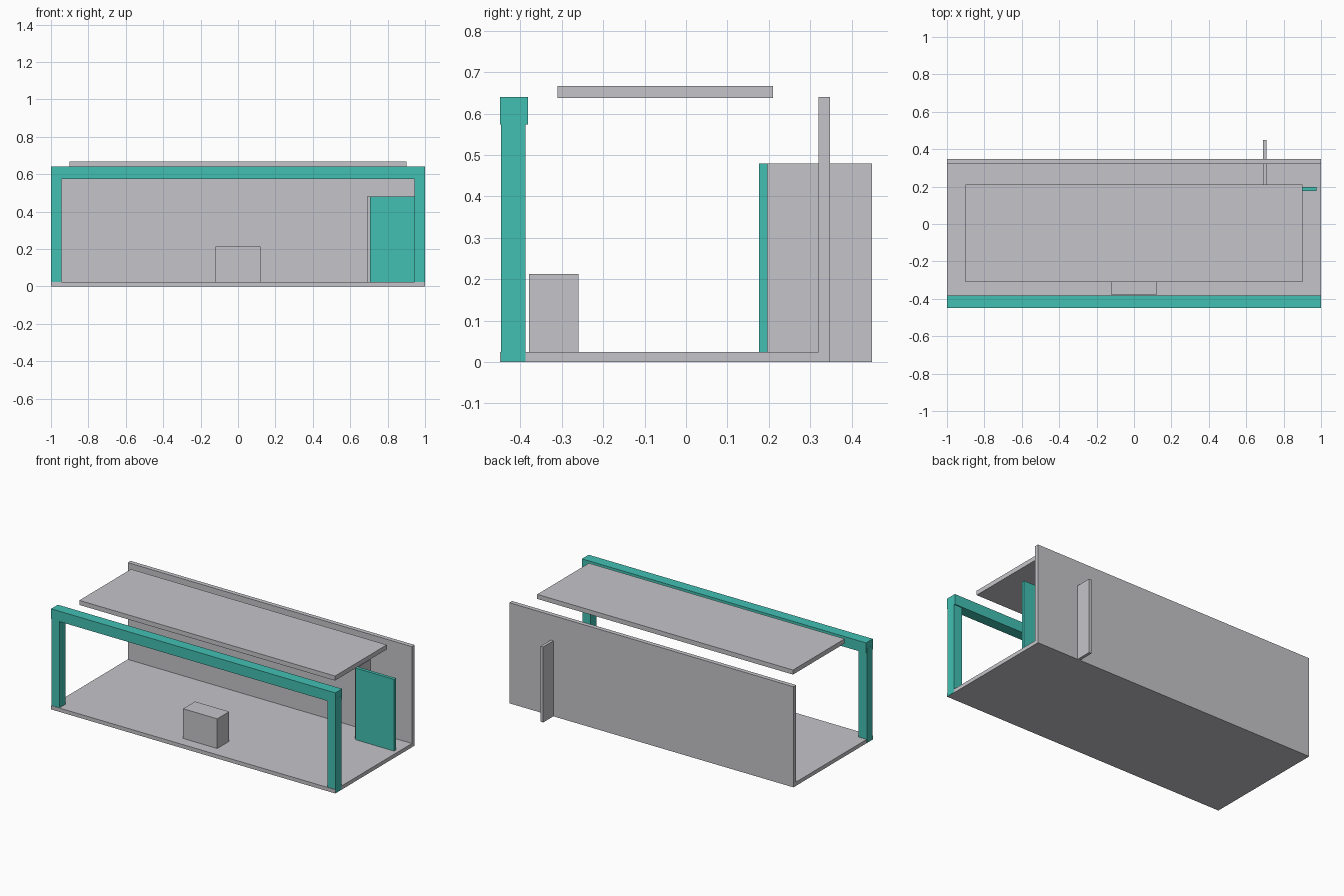
import bpy
import bmesh
from mathutils import Vector

cube = bpy.data.objects.get("Cube")
if cube:
    bpy.data.objects.remove(cube, do_unlink=True)


def make_material(name, rgb):
    mat = bpy.data.materials.new(name)
    mat.use_nodes = True
    color = (*rgb, 1.0)
    mat.diffuse_color = color
    mat.node_tree.nodes["Principled BSDF"].inputs["Base Color"].default_value = color
    return mat


grey = make_material("light grey", (0.56, 0.56, 0.59))
teal = make_material("teal", (0.054, 0.53, 0.45))


def box(name, mat, x, y, z):
    """Flat-sided block spanning the given ranges on each axis."""
    low, high = (Vector(corner) for corner in zip(x, y, z))
    bm = bmesh.new()
    bmesh.ops.create_cube(bm, size=1)
    bmesh.ops.scale(bm, vec=high - low, verts=bm.verts)
    bmesh.ops.translate(bm, vec=(low + high) / 2, verts=bm.verts)
    mesh = bpy.data.meshes.new(name)
    bm.to_mesh(mesh)
    bm.free()
    mesh.materials.append(mat)
    obj = bpy.data.objects.new(name, mesh)
    bpy.context.collection.objects.link(obj)
    return obj


# Shell: floor, back wall and floating roof panel
box("floor", grey, (-1, 1), (-0.45, 0.335), (0, 0.024))
box("back_wall", grey, (-1, 1), (0.32, 0.348), (0, 0.64))
box("roof_panel", grey, (-0.9, 0.9), (-0.31, 0.21), (0.638, 0.667))

# Front frame: two posts and the beam across them
for side, sign in (("left", 1), ("right", -1)):
    box(f"{side}_post", teal, sorted((sign * 0.943, sign * 1.001)),
        (-0.447, -0.388), (0.001, 0.6))
box("front_beam", teal, (-1, 1), (-0.45, -0.382), (0.574, 0.64))

# Counter block near the front opening
box("counter", grey, (-0.12, 0.12), (-0.38, -0.26), (0.02, 0.213))

# Side partition running through the back wall, and the door beside it
box("partition", grey, (0.69, 0.708), (0.19, 0.45), (0, 0.48))
box("door", teal, (0.705, 0.975), (0.176, 0.197), (0.001, 0.48))
